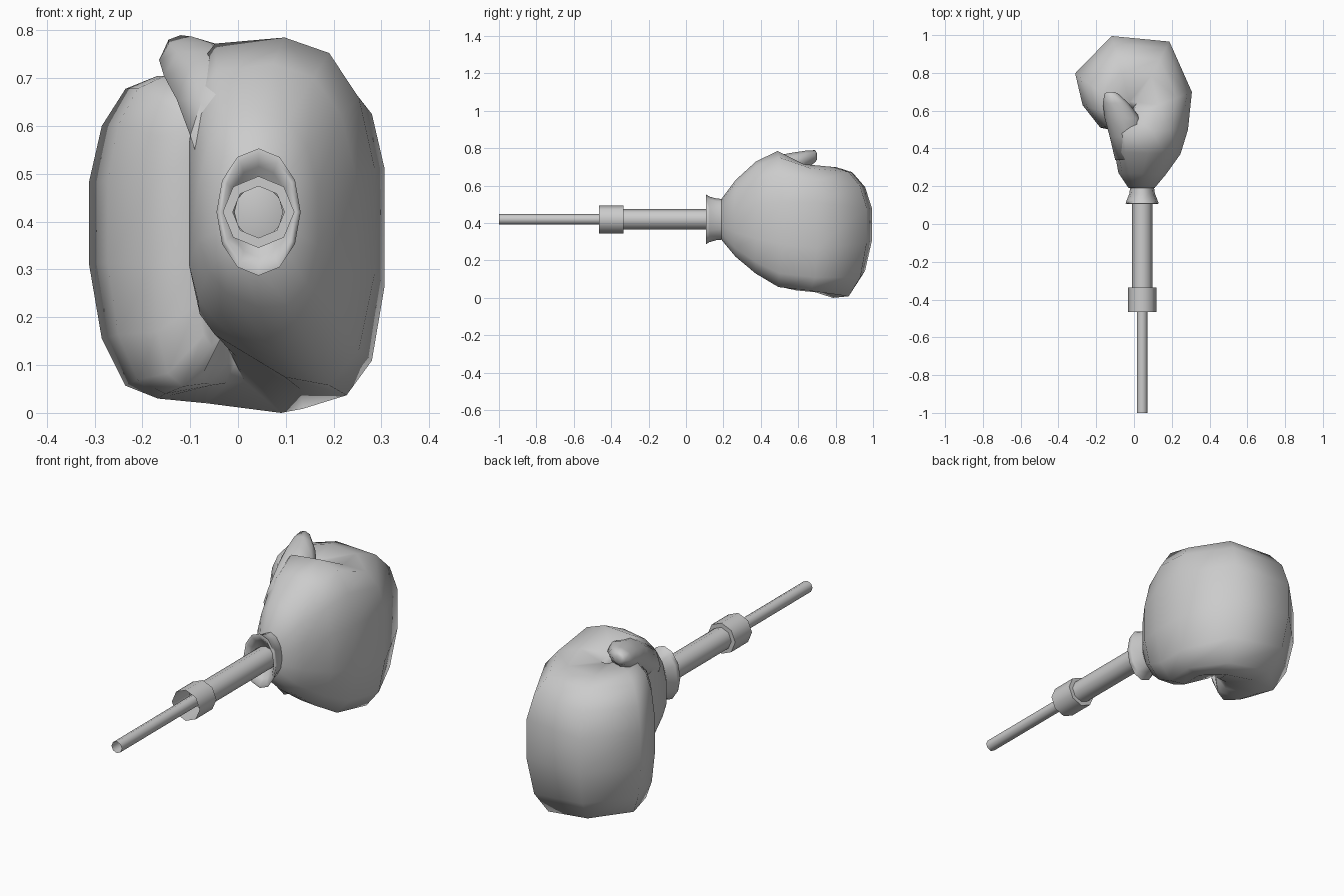
import bpy, bmesh, math

cube = bpy.data.objects.get("Cube")
if cube:
    bpy.data.objects.remove(cube, do_unlink=True)

grey = bpy.data.materials.new("light grey")
grey.diffuse_color = (0.6, 0.6, 0.6, 1)
grey.use_nodes = True
grey.node_tree.nodes["Principled BSDF"].inputs["Base Color"].default_value = (0.6, 0.6, 0.6, 1)

CX, CZ = 0.043, 0.42   # axis of the rod


def loft(name, rings, caps=True, angle=50):
    """Skin a list of equal-length point rings."""
    bm = bmesh.new()
    loops = [[bm.verts.new(p) for p in ring] for ring in rings]
    n = len(loops[0])
    for a, b in zip(loops, loops[1:]):
        for i in range(n):
            j = (i + 1) % n
            bm.faces.new((a[i], a[j], b[j], b[i]))
    if caps:
        bm.faces.new(loops[0])
        bm.faces.new(loops[-1])
    bmesh.ops.recalc_face_normals(bm, faces=bm.faces)
    mesh = bpy.data.meshes.new(name)
    bm.to_mesh(mesh)
    bm.free()
    ob = bpy.data.objects.new(name, mesh)
    bpy.context.collection.objects.link(ob)
    mesh.materials.append(grey)
    bpy.ops.object.select_all(action='DESELECT')
    ob.select_set(True)
    bpy.context.view_layer.objects.active = ob
    bpy.ops.object.shade_smooth_by_angle(angle=math.radians(angle))
    return ob


def ellipse(x, y, z, rx, rz, n):
    return [(x + rx * math.cos(2 * math.pi * i / n), y,
             z + rz * math.sin(2 * math.pi * i / n)) for i in range(n)]


def axis_rings(profile, n):
    return [ellipse(CX, y, CZ, rx, rz, n) for y, rx, rz in profile]


def power(c, n):
    return math.copysign(abs(c) ** (2 / n), c)


def hand_ring(inner, outer, low_in, low_out, high, n_in, n_out, n=14, mid=0.41):
    """Upright rounded section between an inner and an outer plan point."""
    pts = []
    for i in range(n):
        t = 2 * math.pi * i / n + math.pi / 2
        c, s = math.cos(t), math.sin(t)
        e = n_in if c < 0 else n_out
        u, v = power(c, e), power(s, e)
        f = (u + 1) / 2
        low = low_in + (low_out - low_in) * f
        z = mid + v * ((high - mid) if v > 0 else (mid - low))
        pts.append((inner[0] + (outer[0] - inner[0]) * f,
                    inner[1] + (outer[1] - inner[1]) * f, z))
    return pts


# Mitt: sections run from the wrist, round the knuckles to the tucked fingertips
sections = [
    ((-0.03, 0.19), (0.11, 0.19), 0.31, 0.31, 0.53, 2.2, 2.2),
    ((-0.085, 0.27), (0.17, 0.26), 0.25, 0.19, 0.63, 2.5, 2.3),
    ((-0.105, 0.38), (0.25, 0.37), 0.20, 0.07, 0.73, 4, 2.3),
    ((-0.095, 0.48), (0.29, 0.50), 0.18, -0.03, 0.785, 6, 2.3),
    ((-0.05, 0.56), (0.31, 0.70), 0.13, -0.03, 0.715, 6, 2.7),
    ((-0.01, 0.60), (0.19, 0.97), 0.07, -0.07, 0.70, 6, 2.15),
    ((-0.01, 0.60), (-0.12, 1.00), 0.06, -0.02, 0.70, 6, 2.05),
    ((-0.02, 0.58), (-0.315, 0.80), 0.05, 0.01, 0.705, 6, 2.15),
    ((-0.03, 0.55), (-0.275, 0.63), 0.05, 0.03, 0.705, 5, 2.2),
    ((-0.05, 0.53), (-0.18, 0.51), 0.06, 0.05, 0.66, 3.5, 2.35),
    ((-0.02, 0.53), (-0.09, 0.49), 0.14, 0.14, 0.62, 3, 2.35),
]
loft("glove_mitt", [hand_ring(*s) for s in sections], angle=65)

# Thumb folded over the top of the fist
thumb = [(-0.02, 0.34, 0.58, 0.08, 0.10), (-0.035, 0.46, 0.655, 0.093, 0.10),
         (-0.06, 0.56, 0.705, 0.095, 0.07), (-0.097, 0.64, 0.738, 0.068, 0.049),
         (-0.12, 0.69, 0.757, 0.036, 0.033), (-0.123, 0.70, 0.757, 0.018, 0.017)]
loft("glove_thumb", [ellipse(*t, 8) for t in thumb], angle=65)

# Flared cuff, rolled in at the mouth and closing on the tube
cuff = [(0.20, 0.062, 0.108), (0.16, 0.068, 0.112), (0.125, 0.082, 0.122),
        (0.108, 0.088, 0.133), (0.106, 0.076, 0.119), (0.125, 0.062, 0.095),
        (0.15, 0.050, 0.055)]
loft("glove_cuff", axis_rings(cuff, 12), caps=False, angle=100)

# Telescopic arm: wide tube, collar with an open front, thin rod
loft("main_tube", axis_rings([(-0.36, 0.054, 0.054), (0.22, 0.054, 0.054)], 8), caps=False)
loft("collar", axis_rings([(-0.465, 0.075, 0.075), (-0.335, 0.075, 0.075),
                           (-0.335, 0.054, 0.054)], 8), caps=False)
loft("thin_rod", axis_rings([(-1.0, 0.028, 0.028), (0.1, 0.028, 0.028)], 8), caps=False)
